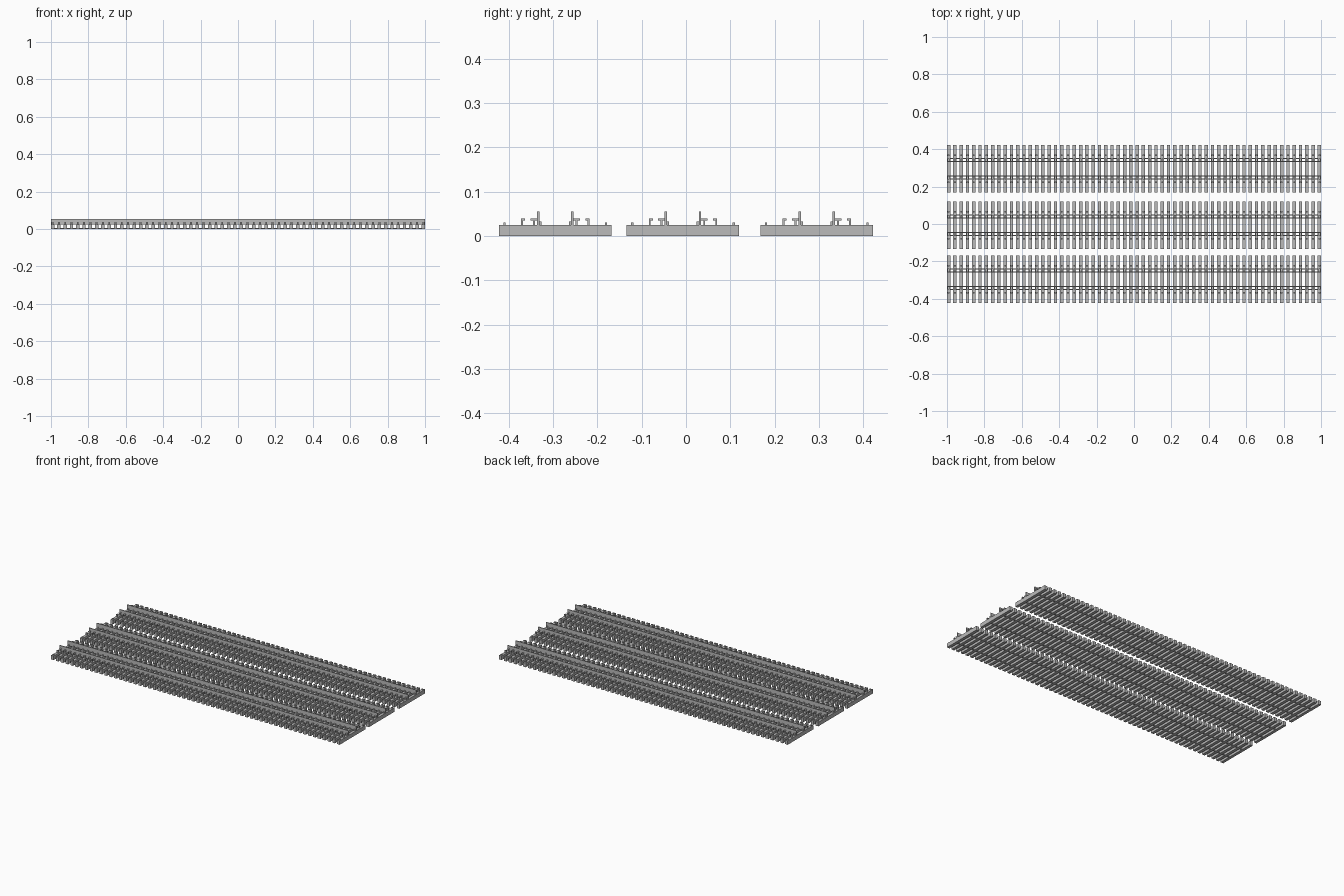
import bpy
import bmesh
from mathutils import Matrix, Vector

cube = bpy.data.objects.get("Cube")
if cube:
    bpy.data.objects.remove(cube, do_unlink=True)

steel = bpy.data.materials.new("grey_steel")
steel.use_nodes = True
GREY = (0.5, 0.5, 0.5, 1)
steel.diffuse_color = GREY
steel.node_tree.nodes["Principled BSDF"].inputs["Base Color"].default_value = GREY

COUNT = 60
WIDTH = 0.018
PITCH = (2 - WIDTH) / (COUNT - 1)


def add_box(bm, x, y, z):
    """Box from (min, max) ranges on each axis."""
    size = Vector((x[1] - x[0], y[1] - y[0], z[1] - z[0]))
    mid = Vector((sum(x) / 2, sum(y) / 2, sum(z) / 2))
    bmesh.ops.create_cube(bm, size=1, matrix=Matrix.LocRotScale(mid, None, size))


def make(name, boxes, centre, repeat=False):
    """Boxes in one object; repeated along the track when asked."""
    bm = bmesh.new()
    for box in boxes:
        add_box(bm, *box)
    mesh = bpy.data.meshes.new(name)
    bm.to_mesh(mesh)
    bm.free()
    mesh.materials.append(steel)
    obj = bpy.data.objects.new(name, mesh)
    obj.location.y = centre
    bpy.context.collection.objects.link(obj)
    if repeat:
        array = obj.modifiers.new("along_track", "ARRAY")
        array.count = COUNT
        array.use_relative_offset = False
        array.use_constant_offset = True
        array.constant_offset_displace = (PITCH, 0, 0)


def both(x, y, z):
    """A box and its mirror image across the track centre."""
    return [(x, y, z), (x, (-y[1], -y[0]), z)]


full = (-1, 1)
tie = (-1, -1 + WIDTH)
clip = (-1 + 0.004, -1 + WIDTH - 0.004)

for name, centre in (("front", -0.295), ("middle", -0.007), ("back", 0.295)):
    # Cross ties
    make(name + "_ties", [(tie, (-0.127, 0.127), (0, 0.025))], centre, True)

    # Tall thin rails
    make(name + "_rails", both(full, (0.036, 0.041), (0.025, 0.055)), centre)

    # Hooked clips beside the rails, low stops inside, studs at the tie ends
    clips = (both(clip, (0.046, 0.050), (0.025, 0.039))
             + both(clip, (0.041, 0.056), (0.035, 0.039))
             + both(clip, (0.073, 0.077), (0.025, 0.039))
             + both(clip, (0.068, 0.077), (0.035, 0.039))
             + both(clip, (0.031, 0.036), (0.025, 0.033))
             + both(clip, (0.112, 0.117), (0.025, 0.030)))
    make(name + "_clips", clips, centre, True)

    # Thin bars under the ties
    make(name + "_lower_bars", both(full, (0.053, 0.058), (0, 0.006)), centre)
